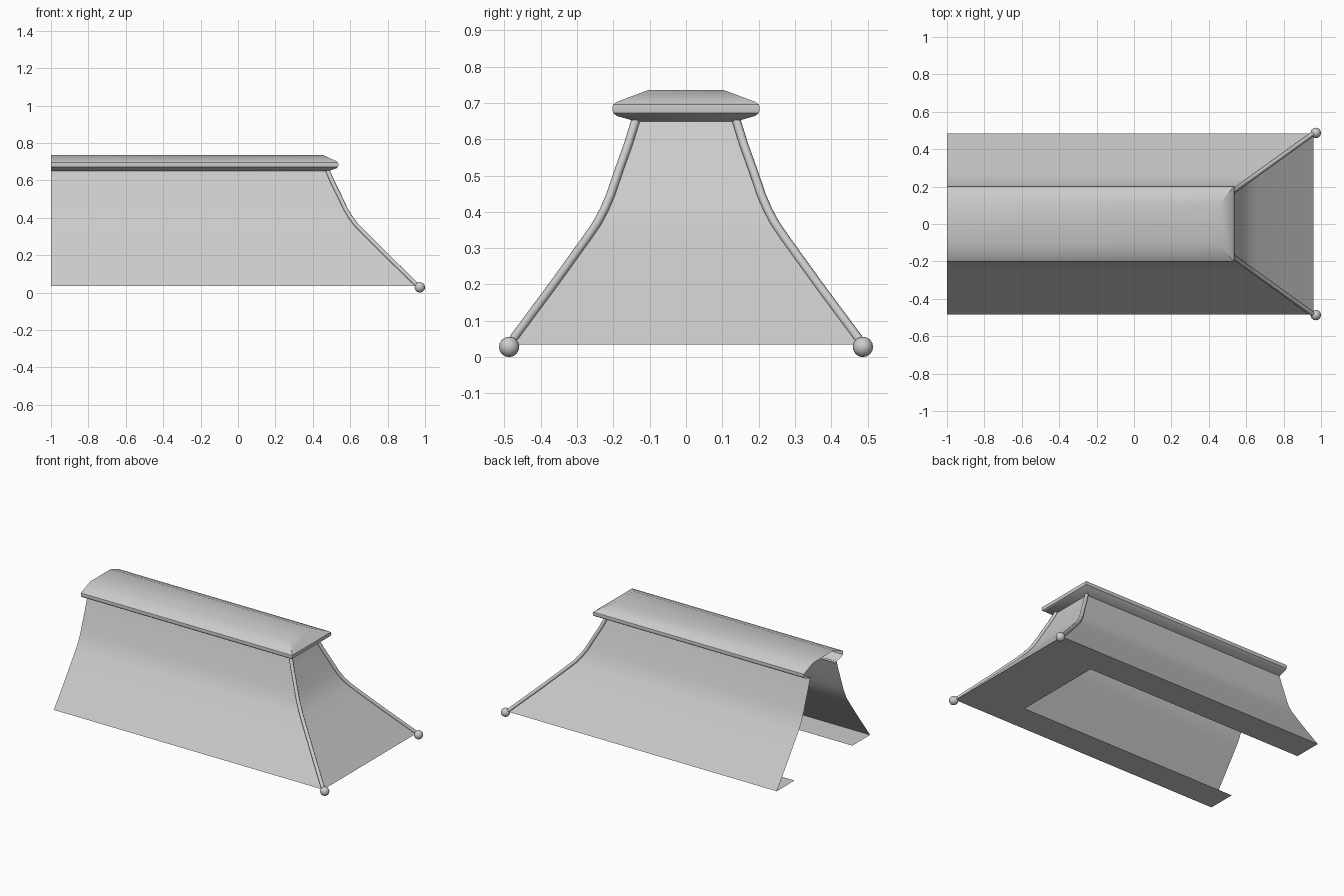
import bpy, bmesh
from mathutils import Vector
from math import radians

if "Cube" in bpy.data.objects:
    bpy.data.objects.remove(bpy.data.objects["Cube"])

OPEN_X = -1.0   # the left end is left open


def finish(obj, angle):
    bpy.ops.object.select_all(action='DESELECT')
    obj.select_set(True)
    bpy.context.view_layer.objects.active = obj
    bpy.ops.object.shade_smooth_by_angle(angle=radians(angle))


def u_shell(name, rings, close_top=False, angle=30):
    """Skin between U-shaped rings (x, half width y, z), open at the left end."""
    bm = bmesh.new()
    rows = []
    for x, y, z in rings:
        rows.append([bm.verts.new(p) for p in
                     ((OPEN_X, -y, z), (x, -y, z), (x, y, z), (OPEN_X, y, z))])
    for a, b in zip(rows, rows[1:]):
        for i in range(3):
            bm.faces.new((a[i], a[i + 1], b[i + 1], b[i]))
    if close_top:
        bm.faces.new(rows[-1])
    me = bpy.data.meshes.new(name)
    bm.to_mesh(me)
    bm.free()
    obj = bpy.data.objects.new(name, me)
    bpy.context.collection.objects.link(obj)
    finish(obj, angle)
    return obj


# Concave hip profile, from the eave up to the cap
hip = [(x, 0.485 - 0.72 * (0.96 - x), z) for x, z in
       ((0.96, 0.035), (0.79, 0.2), (0.66, 0.33), (0.625, 0.367), (0.597, 0.405),
        (0.573, 0.445), (0.54, 0.515), (0.505, 0.585), (0.477, 0.65))]

# Roof slopes with the flat soffit strip underneath
u_shell("roof_slopes", [(0.585, 0.30, 0.035)] + hip)

# Ridge cap with a softened rim
u_shell("ridge_cap", [(0.467, 0.125, 0.645), (0.525, 0.19, 0.664), (0.535, 0.201, 0.672),
                      (0.537, 0.203, 0.683), (0.535, 0.201, 0.695), (0.525, 0.19, 0.703),
                      (0.455, 0.105, 0.735)], close_top=True, angle=25)

for side, label in ((-1, "front"), (1, "back")):
    # Round rib along the hip
    cu = bpy.data.curves.new(label + "_hip_rib", 'CURVE')
    cu.dimensions = '3D'
    cu.bevel_depth = 0.012
    cu.bevel_resolution = 2
    sp = cu.splines.new('POLY')
    sp.points.add(len(hip) - 1)
    for p, (x, y, z) in zip(sp.points, hip):
        p.co = (x + 0.003, side * (y + 0.002), z, 1)
    rib = bpy.data.objects.new(label + "_hip_rib", cu)
    bpy.context.collection.objects.link(rib)

    # Ball at the eave corner
    bpy.ops.mesh.primitive_uv_sphere_add(segments=16, ring_count=8, radius=0.028,
                                         location=(0.972, side * 0.487, 0.028))
    ball = bpy.context.object
    ball.name = label + "_corner_ball"
    finish(ball, 60)
